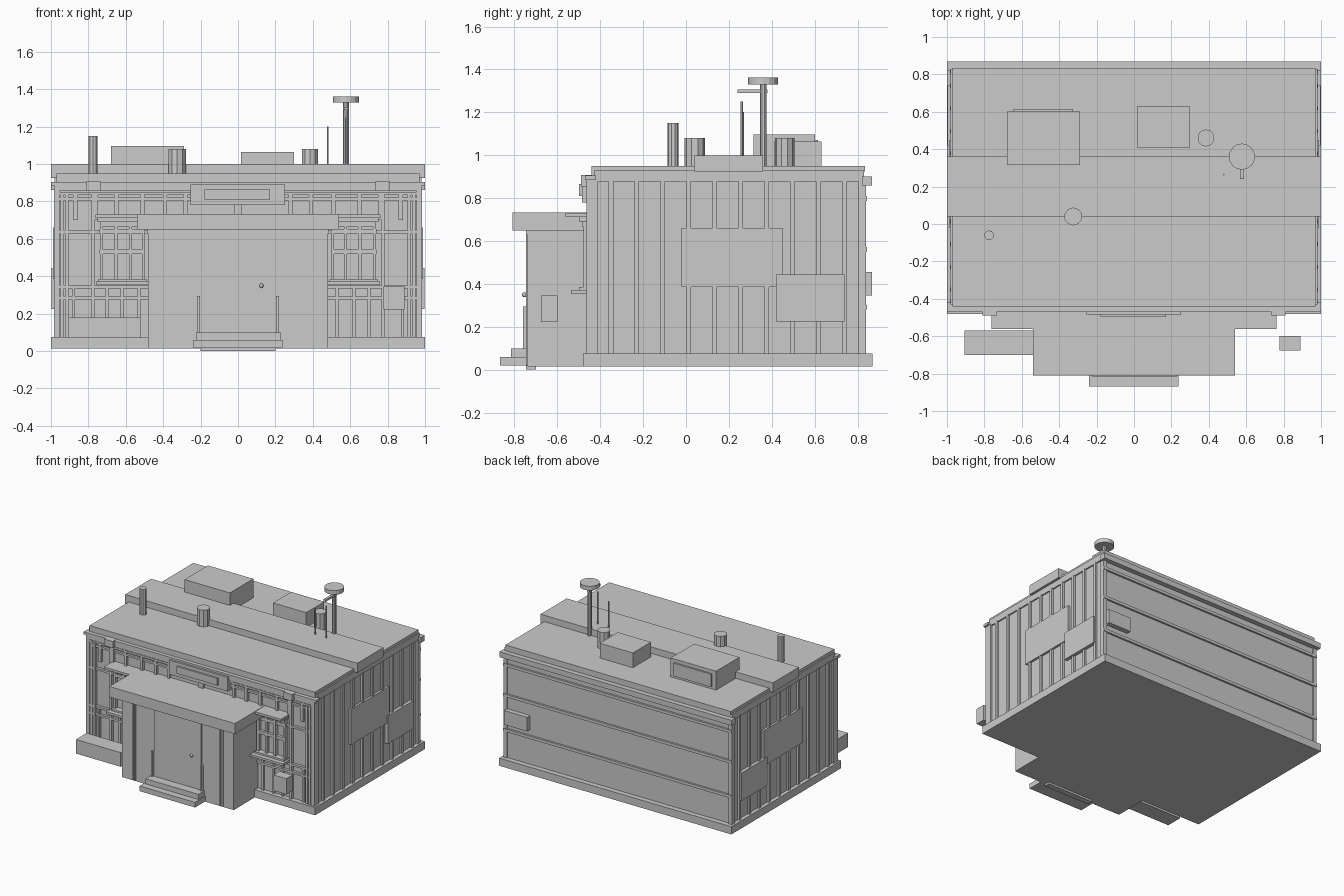
import bpy, bmesh, math
from mathutils import Matrix, Vector


def mesh_object(name, bm):
    me = bpy.data.meshes.new(name)
    bm.to_mesh(me)
    bm.free()
    ob = bpy.data.objects.new(name, me)
    bpy.context.collection.objects.link(ob)
    return ob


def add_box(bm, x0, x1, y0, y1, z0, z1):
    m = Matrix.Translation(((x0 + x1) / 2, (y0 + y1) / 2, (z0 + z1) / 2))
    m = m @ Matrix.Diagonal((x1 - x0, y1 - y0, z1 - z0, 1))
    bmesh.ops.create_cube(bm, size=1, matrix=m)


def boxes(name, items, mirror=False):
    """One object from boxes (x0, x1, y0, y1, z0, z1), optionally mirrored over x."""
    bm = bmesh.new()
    for b in items:
        add_box(bm, *b)
        if mirror:
            add_box(bm, -b[1], -b[0], *b[2:])
    return mesh_object(name, bm)


def box(name, *b):
    return boxes(name, [b])


def cylinder(name, x, y, z0, z1, r, sides):
    bm = bmesh.new()
    bmesh.ops.create_cone(bm, cap_ends=True, segments=sides, radius1=r, radius2=r,
                          depth=z1 - z0, matrix=Matrix.Translation((x, y, (z0 + z1) / 2)))
    return mesh_object(name, bm)


# Main building mass and plinth
box("foundation", -1, 1, -0.48, 0.87, 0.015, 0.075)
box("main_walls", -0.97, 0.97, -0.44, 0.83, 0.07, 0.93)
box("roof_slab", -0.97, 0.97, -0.44, 0.835, 0.925, 0.95)
box("roof_ridge_box", -1, 1, 0.04, 0.36, 0.925, 1.0)

# Front cornice, frieze and brackets
boxes("front_cornice", [(-1, 1, -0.47, -0.42, 0.885, 0.905),
                        (-0.985, 0.985, -0.465, -0.43, 0.855, 0.885)])
boxes("cornice_brackets", [(0.735, 0.81, -0.49, -0.44, 0.855, 0.907)], True)
boxes("frieze_rails", [(-0.97, 0.97, -0.46, -0.43, 0.835, 0.85),
                       (-0.97, 0.97, -0.458, -0.43, 0.805, 0.82)])
boxes("frieze_battens", [(x - 0.011, x + 0.011, -0.46, -0.43, 0.70, 0.84)
                         for x in (0.01, 0.28, 0.39, 0.51, 0.65, 0.76, 0.87)], True)

# Front corner posts and wall strips
boxes("corner_posts", [(0.955, 0.985, -0.465, -0.41, 0.07, 0.885),
                       (0.955, 0.985, 0.805, 0.84, 0.07, 0.885)], True)
boxes("front_wall_strips", [(x - 0.009, x + 0.009, -0.462, -0.43, 0.07, 0.84)
                            for x in (0.915, 0.94, 0.775)], True)
boxes("front_wall_rails", [(0.48, 0.97, -0.46, -0.43, z, z + 0.016)
                           for z in (0.275, 0.335, 0.63)], True)
boxes("wainscot_strips", [(x - 0.008, x + 0.008, -0.456, -0.43, 0.07, 0.335)
                          for x in (0.53, 0.62, 0.70, 0.88)], True)

# Sign board above the porch
box("sign_board", -0.255, 0.25, -0.485, -0.43, 0.78, 0.89)
box("sign_panel", -0.18, 0.17, -0.498, -0.48, 0.81, 0.865)

# Windows, built on the right and mirrored
window_bars = [(x - 0.009, x + 0.009, -0.478, -0.43, 0.37, 0.69)
               for x in (0.505, 0.575, 0.65, 0.73)]
window_bars += [(0.50, 0.74, -0.475, -0.43, z - 0.012, z + 0.012) for z in (0.53, 0.64)]
boxes("window_frames", window_bars, True)
boxes("window_panes", [(0.5, 0.735, -0.452, -0.43, 0.38, 0.68)], True)
boxes("window_hoods", [(0.48, 0.762, -0.562, -0.43, 0.712, 0.73),
                       (0.48, 0.75, -0.50, -0.43, 0.69, 0.712),
                       (0.48, 0.735, -0.485, -0.43, 0.665, 0.69)], True)
boxes("window_sills", [(0.48, 0.76, -0.535, -0.43, 0.355, 0.372),
                       (0.49, 0.745, -0.50, -0.43, 0.372, 0.385)], True)

# Entrance porch
box("porch_walls", -0.48, 0.48, -0.738, -0.43, 0.015, 0.66)
box("porch_roof", -0.54, 0.54, -0.81, -0.43, 0.65, 0.732)
box("porch_beam", -0.485, 0.485, -0.745, -0.70, 0.628, 0.652)
boxes("porch_pilasters", [(0.362, 0.368, -0.746, -0.72, 0.02, 0.635),
                          (0.378, 0.392, -0.746, -0.72, 0.02, 0.635)], True)

# Door, jambs, knob and steps
box("door", -0.2, 0.205, -0.746, -0.72, 0.09, 0.65)
boxes("door_jambs", [(0.203, 0.219, -0.76, -0.73, 0.09, 0.295)], True)
bm = bmesh.new()
bmesh.ops.create_uvsphere(bm, u_segments=10, v_segments=6, radius=0.012,
                          matrix=Matrix.Translation((0.125, -0.753, 0.35)))
mesh_object("door_knob", bm)
box("upper_step", -0.225, 0.23, -0.815, -0.735, 0.05, 0.1)
box("lower_step", -0.24, 0.238, -0.868, -0.735, 0.02, 0.06)
box("step_foot", -0.2, 0.2, -0.745, -0.70, 0.0, 0.02)

# Free-standing boxes in front
box("planter", -0.905, -0.52, -0.70, -0.57, 0.07, 0.18)
box("meter_box", 0.778, 0.89, -0.675, -0.60, 0.222, 0.345)

# Side wall battens and panels; battens stop around the middle panel
side = []
for i in range(10):
    y = -0.35 + i * 0.121
    spans = [(0.075, 0.385), (0.66, 0.885)] if -0.02 < y < 0.45 else [(0.075, 0.885)]
    side += [(0.96, 0.985, y - 0.011, y + 0.011, a, b) for a, b in spans]
boxes("side_battens", side, True)
boxes("side_top_rail", [(0.96, 0.98, -0.43, 0.83, 0.878, 0.93)], True)
boxes("side_middle_panels", [(0.96, 0.988, -0.02, 0.45, 0.385, 0.66)], True)
boxes("side_rear_panels", [(0.96, 0.997, 0.42, 0.74, 0.225, 0.443)], True)

# Back wall bands and utility box
box("back_cornice", -1, 1, 0.82, 0.868, 0.86, 0.902)
boxes("back_bands", [(-0.985, 0.985, 0.82, 0.845, z, z + 0.022)
                     for z in (0.28, 0.55, 0.787)])
box("back_utility_box", 0.76, 0.96, 0.82, 0.868, 0.345, 0.455)

# Roof equipment
large = box("large_roof_unit", -0.68, -0.29, 0.315, 0.602, 0.945, 1.097)
box("large_unit_grille", -0.645, -0.325, 0.59, 0.616, 0.97, 1.07)
box("small_roof_unit", 0.015, 0.30, 0.41, 0.632, 0.945, 1.065)
cylinder("rear_vent", 0.385, 0.46, 0.945, 1.08, 0.046, 10)
cylinder("ridge_vent", -0.325, 0.04, 0.945, 1.08, 0.048, 10)
cylinder("chimney_pipe", -0.775, -0.06, 0.94, 1.15, 0.026, 10)

# Mast with disc head, side arm and whip aerials
cylinder("mast_pole", 0.577, 0.36, 0.95, 1.335, 0.016, 10)
cylinder("mast_disc", 0.577, 0.36, 1.33, 1.362, 0.07, 16)
box("mast_arm", 0.567, 0.587, 0.24, 0.38, 1.29, 1.306)
cylinder("arm_aerial", 0.577, 0.26, 0.99, 1.25, 0.005, 6)
cylinder("whip_aerial", 0.48, 0.265, 0.99, 1.202, 0.005, 6)
